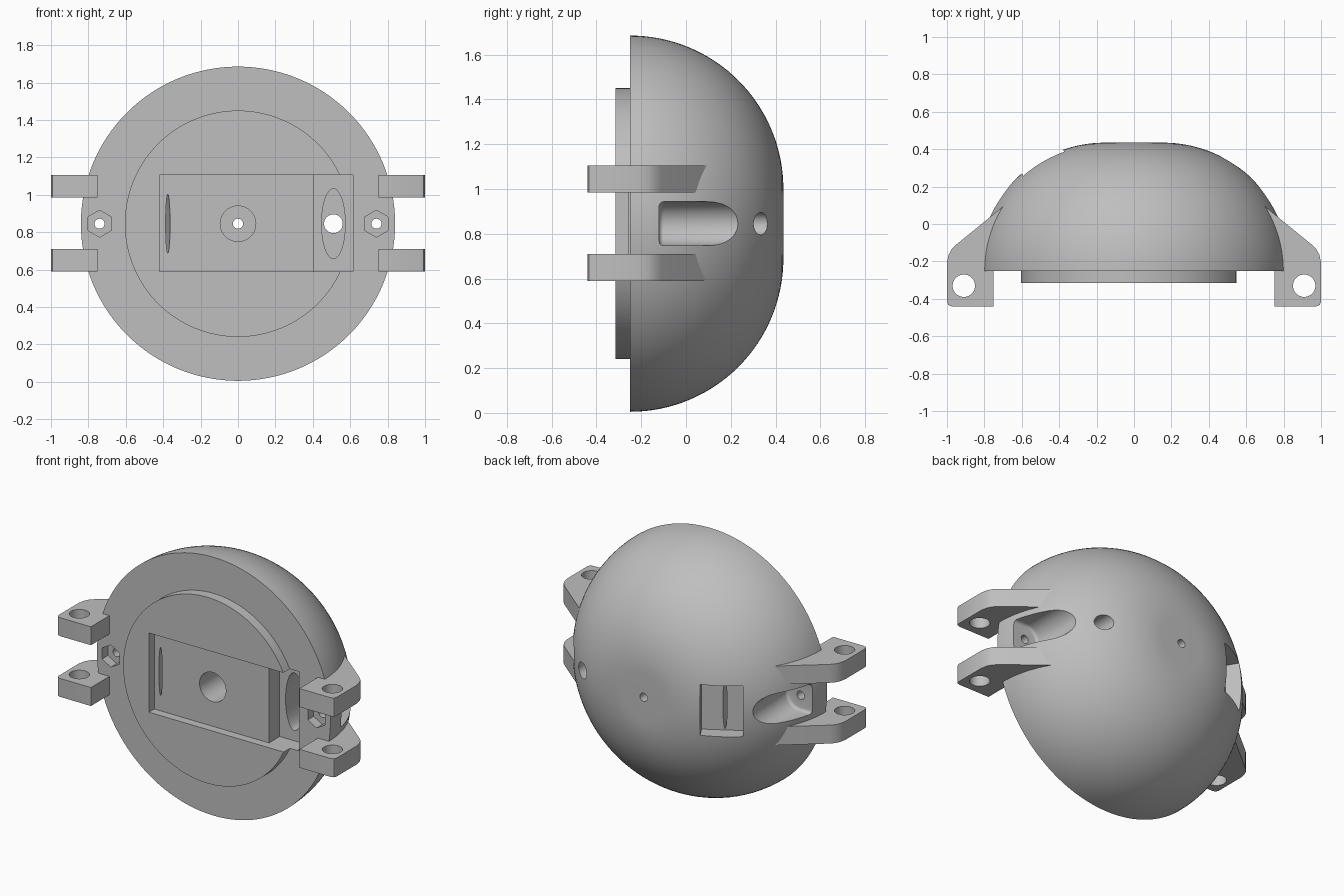
import bpy, bmesh
from math import sin, cos, pi, radians
from mathutils import Vector

if "Cube" in bpy.data.objects:
    bpy.data.objects.remove(bpy.data.objects["Cube"])

ZC = 0.845        # height of the dome axis
FRONT = -0.25     # flat front face of the dome

grey = bpy.data.materials.new("plain_grey")
grey.use_nodes = True
tone = (0.52, 0.52, 0.52, 1)
grey.diffuse_color = tone
grey.node_tree.nodes["Principled BSDF"].inputs["Base Color"].default_value = tone


def finish(name, bm):
    bmesh.ops.remove_doubles(bm, verts=bm.verts, dist=0.00001)
    bmesh.ops.recalc_face_normals(bm, faces=bm.faces)
    mesh = bpy.data.meshes.new(name)
    bm.to_mesh(mesh)
    bm.free()
    mesh.materials.append(grey)
    obj = bpy.data.objects.new(name, mesh)
    bpy.context.collection.objects.link(obj)
    return obj


def along_y(a, b, h):
    return (a, h, b)


def along_z(a, b, h):
    return (a, b, h)


def prism(name, outline, lo, hi, place=along_y):
    """Extrude a flat outline between two heights."""
    bm = bmesh.new()
    low = [bm.verts.new(place(a, b, lo)) for a, b in outline]
    high = [bm.verts.new(place(a, b, hi)) for a, b in outline]
    bm.faces.new(low)
    bm.faces.new(high)
    n = len(low)
    for i in range(n):
        j = (i + 1) % n
        bm.faces.new((low[i], low[j], high[j], high[i]))
    return finish(name, bm)


def ellipse(cx, cy, rx, ry, n=48, turn=0.0):
    return [(cx + rx * cos(2 * pi * i / n + turn), cy + ry * sin(2 * pi * i / n + turn))
            for i in range(n)]


def combine(target, tool, operation="DIFFERENCE"):
    """Boolean a tool into the target, then discard the tool."""
    tool.hide_render = True
    mod = target.modifiers.new("cut", "BOOLEAN")
    mod.operation = operation
    mod.solver = "EXACT"
    mod.object = tool
    bpy.context.view_layer.objects.active = target
    bpy.ops.object.modifier_apply(modifier=mod.name)
    bpy.data.objects.remove(tool)


# Dome: a quarter-round profile spun about the y axis
R_FLAT, R_ROUND = 0.155, 0.685
profile = [(0, FRONT)]
for i in range(33):
    t = pi / 2 * i / 32
    profile.append((R_FLAT + R_ROUND * cos(t), FRONT + R_ROUND * sin(t)))
profile.append((0, FRONT + R_ROUND))
bm = bmesh.new()
verts = [bm.verts.new((r, y, ZC)) for r, y in profile]
edges = [bm.edges.new(pair) for pair in zip(verts, verts[1:])]
bmesh.ops.spin(bm, geom=verts + edges, cent=(0, 0, ZC), axis=(0, 1, 0),
               angle=2 * pi, steps=128, use_duplicate=False)
body = finish("dome_body", bm)

# Raised round plate on the front
combine(body, prism("front_plate", ellipse(0, ZC, 0.605, 0.605, 128), -0.315, -0.2), "UNION")

# Stepped rectangular pocket, deeper at the left end
pocket = [(-0.42, -0.4), (0.615, -0.4), (0.615, -0.15),
          (0.405, -0.15), (0.405, -0.26), (-0.42, -0.26)]
combine(body, prism("pocket_cutter", pocket, 0.59, 1.105, along_z))

# Centre counterbore with a small through hole
combine(body, prism("counterbore_cutter", ellipse(0, ZC, 0.095, 0.095), -0.5, 0.33))
combine(body, prism("centre_hole_cutter", ellipse(0, ZC, 0.027, 0.027, 24), -0.5, 0.6))

# Oval socket with a through hole on the left
combine(body, prism("oval_socket_cutter", ellipse(0.51, ZC, 0.063, 0.187), -0.4, 0.1))
combine(body, prism("side_hole_cutter", ellipse(0.51, ZC, 0.05, 0.05), -0.4, 0.6))

# Sunken window on the back right, square to the dome surface
centre = Vector((-0.49, 0.335))
tangent = Vector((-cos(radians(30)), -sin(radians(30))))
normal = Vector((-sin(radians(30)), cos(radians(30))))
window = [tuple(centre + tangent * a + normal * b)
          for a, b in ((-0.127, -0.1), (0.127, -0.1), (0.127, 0.12), (-0.127, 0.12))]
combine(body, prism("window_cutter", window, ZC - 0.165, ZC + 0.165, along_z))

# Slanted narrow slit joining the pocket and the window
combine(body, prism("slit_cutter", ellipse(-0.375, ZC, 0.012, 0.157), -0.3, 0.3,
                    lambda a, b, h: (a - 0.15 * (h + 0.26), h, b)))

# Bolt seats on both sides: scoop behind, hexagon in front, hole between
for s in (-1, 1):
    scoop = [(s * (0.74 - 0.098 * sin(pi * i / 24)), ZC + 0.098 * cos(pi * i / 24))
             for i in range(25)]
    scoop += [(s * 1.1, ZC - 0.098), (s * 1.1, ZC + 0.098)]
    cutter = prism("scoop_cutter", scoop, -0.12, 0.7)
    bevel = cutter.modifiers.new("round", "BEVEL")
    bevel.width = 0.02
    bevel.segments = 4
    bevel.limit_method = "ANGLE"
    bevel.angle_limit = radians(60)
    combine(body, cutter)
    combine(body, prism("hex_cutter", ellipse(s * 0.74, ZC, 0.072, 0.072, 6, pi / 6), -0.4, -0.19))
    combine(body, prism("bolt_hole_cutter", ellipse(s * 0.74, ZC, 0.027, 0.027, 24), -0.4, 0.1))

# Hinge lugs: an upper and a lower one on each side
lug_outline = [(0.75, -0.44), (0.975, -0.44), (0.993, -0.433), (1, -0.415), (1, -0.21),
               (0.992, -0.167), (0.975, -0.135), (0.95, -0.11), (0.68, 0.11),
               (0.66, 0.05), (0.75, -0.1)]
parts = [body]
for s, side in ((-1, "right"), (1, "left")):
    for z, level in ((0.59, "lower"), (0.985, "upper")):
        lug = prism(f"{level}_{side}_lug", [(s * x, y) for x, y in lug_outline],
                    z, z + 0.12, along_z)
        combine(lug, prism("pin_hole_cutter", ellipse(s * 0.91, -0.33, 0.06, 0.06),
                           z - 0.1, z + 0.22, along_z))
        parts.append(lug)

# Smooth shading with crisp edges
bpy.ops.object.select_all(action="DESELECT")
for part in parts:
    part.select_set(True)
bpy.context.view_layer.objects.active = body
bpy.ops.object.shade_smooth_by_angle(angle=radians(30))
